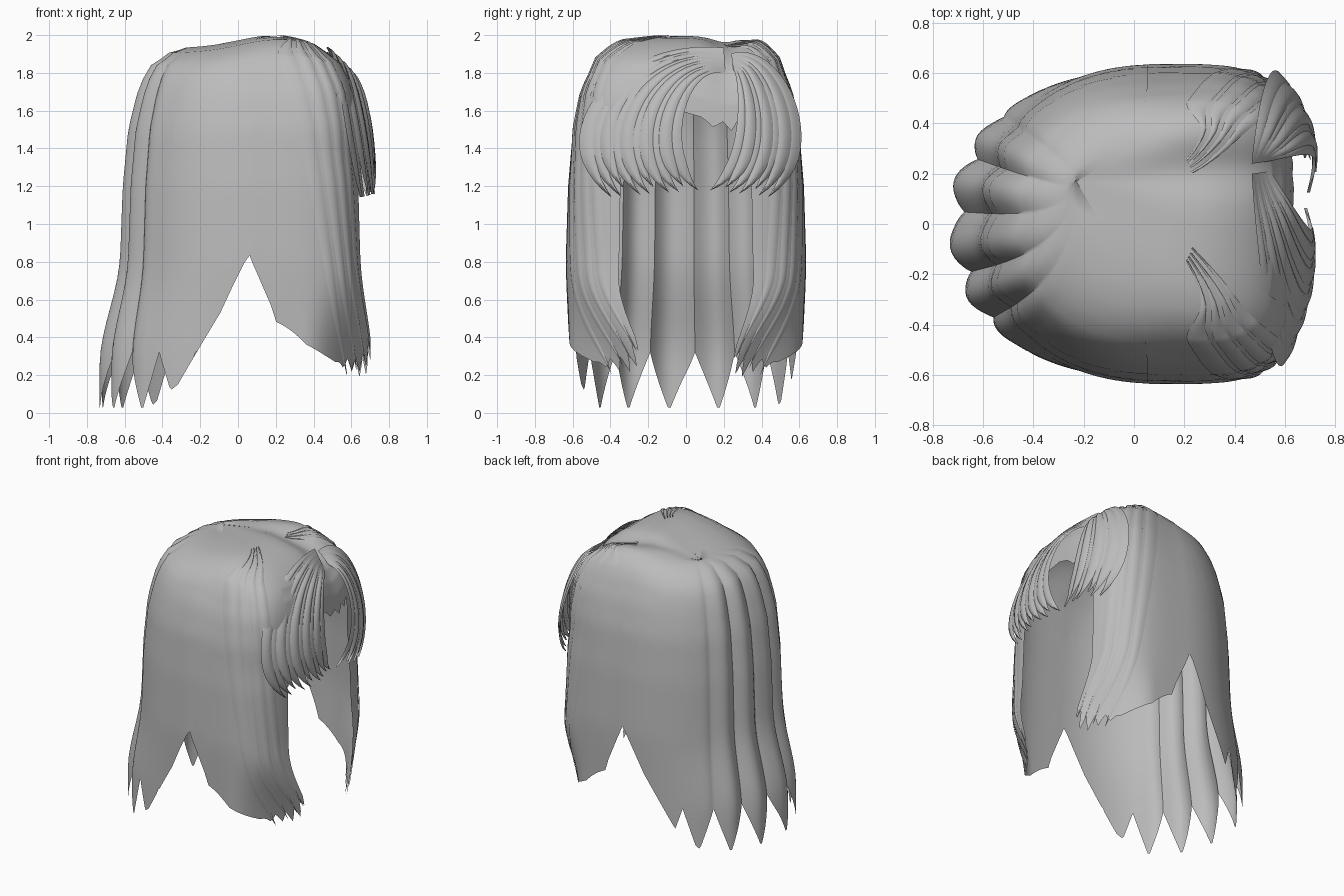
import bpy
import bmesh
import math
from mathutils import Vector

cube = bpy.data.objects.get("Cube")
if cube:
    bpy.data.objects.remove(cube, do_unlink=True)

hair = bpy.data.materials.new("hair_grey")
hair.use_nodes = True
hair.diffuse_color = (0.5, 0.5, 0.5, 1)
hair.node_tree.nodes["Principled BSDF"].inputs["Base Color"].default_value = (0.5, 0.5, 0.5, 1)

# Crown-to-hem profile: (radius fraction, height)
PROFILE = [(0, 1.92), (.3, 1.93), (.56, 1.905), (.75, 1.84), (.82, 1.77), (.875, 1.68),
           (.94, 1.5), (.98, 1.2), (1, .8), (1, 0)]
DOME = 3


def clamp(v):
    return max(0.0, min(1.0, v))


def smooth(v):
    v = clamp(v)
    return v * v * (3 - 2 * v)


def lerp_table(table, v):
    """Piecewise linear lookup in an ascending list of pairs."""
    for (a, p), (b, q) in zip(table, table[1:]):
        if v <= b:
            return p + (q - p) * clamp((v - a) / (b - a))
    return table[-1][1]


def strand_phase(deg):
    return ((deg - 177) / 17) % 1


def head_point(deg, w, hem, lift=0.0):
    """Point on the hair surface: w runs over the dome (0-3), then to the hem (3-4)."""
    if w <= DOME:
        i = min(int(w), DOME - 1)
        f = w - i
        s = PROFILE[i][0] * (1 - f) + PROFILE[i + 1][0] * f
        z = PROFILE[i][1] * (1 - f) + PROFILE[i + 1][1] * f
    else:
        z = PROFILE[DOME][1] + (hem - PROFILE[DOME][1]) * (w - DOME)
        s = lerp_table([(h, r) for r, h in reversed(PROFILE)], z)
    c, n = math.cos(math.radians(deg)), math.sin(math.radians(deg))
    back, front = max(0, -c) ** 2, max(0, c)
    low = smooth((.85 - z) / .6)
    # fuller brow, flared hem
    s += .07 * front * smooth(s * 1.6) * smooth((z - 1.3) / .5)
    s += low * (.15 * back + .13 * front ** 2 - .03 * n * n)
    # scalloped locks down the middle of the back
    ridge = abs(math.sin(math.pi * strand_phase(deg))) - .65
    s *= 1 + ridge * .07 * smooth(back * 2 - .9) * smooth(s * 1.4)
    s += lift
    power = 2 / 4 if c > 0 else 2 / 2.2
    length = .56 if c > 0 else .71
    x = .1 + s * length * math.copysign(abs(c) ** power, c)
    y = s * .635 * math.copysign(abs(n) ** power, n)
    # whorl sits behind the middle and to the left
    pull = max(0, 1 - s) ** 2
    x -= .33 * pull
    y += .17 * pull
    # front tips sweep inwards
    y *= 1 - .5 * smooth((.75 - z) / .6) * smooth(front * 1.3 - .25)
    # raised crown and parting groove
    z += .07 * math.exp(-((x - .22) / .3) ** 2) * smooth((z - 1.78) / .12)
    z -= .05 * math.exp(-((y - .22) / .1) ** 2) * smooth((x + .05) / .3)
    return Vector((x, y, z + lift * .5))


def make_grid(name, rows):
    """Skin a list of equal-length point rows."""
    bm = bmesh.new()
    grid = [[bm.verts.new(p) for p in row] for row in rows]
    for r0, r1 in zip(grid, grid[1:]):
        for j in range(len(r0) - 1):
            bm.faces.new((r0[j], r0[j + 1], r1[j + 1], r1[j]))
    bmesh.ops.remove_doubles(bm, verts=bm.verts, dist=.0005)
    mesh = bpy.data.meshes.new(name)
    bm.to_mesh(mesh)
    bm.free()
    obj = bpy.data.objects.new(name, mesh)
    bpy.context.collection.objects.link(obj)
    mesh.materials.append(hair)
    bpy.ops.object.select_all(action='DESELECT')
    obj.select_set(True)
    bpy.context.view_layer.objects.active = obj
    bpy.ops.object.shade_smooth_by_angle(angle=math.radians(40))


def panel(name, start, end, hem, lift=0.0):
    count = round(abs(end - start))
    angles = [start + (end - start) * j / count for j in range(count + 1)]
    ws = [i * .5 for i in range(2 * DOME)] + [DOME + i / 24 for i in range(25)]
    make_grid(name, [[head_point(a, w, hem(a), lift) for a in angles] for w in ws])


# Hem rules by angle from the face
def back_hem(deg):
    away = deg if deg < 180 else 360 - deg
    spike = .01 + .62 * abs(strand_phase(deg) - .5)
    side = lerp_table([(90, .88), (94, .8), (104, .53), (123, .15), (140, 0)], away)
    return max(side, spike)


def side_hem(deg):
    away = abs(deg)
    base = lerp_table([(18, .36), (26, .25), (38, .21), (52, .24), (65, .3), (77, .36),
                       (88, .48), (89, .57), (90, .74), (93, .86)], away)
    return base + .16 * abs((away / 8) % 1 - .5) * clamp((58 - away) / 15)


def cap_hem(deg):
    return 1.54 + .1 * abs((deg / 6) % 1 - .5)


panel("back_hair", 90, 270, back_hem)
panel("front_cap", -20, 20, cap_hem)
for side, sign in (("left", 1), ("right", -1)):
    panel("side_hair_" + side, sign * 18, sign * 93, side_hem, .003)


# Long loose strands swept from the parting down each side
def side_strand(name, sign, top, bottom, width, hem):
    rows = []
    for i in range(41):
        t = i / 40
        w = 1.3 + 1.7 * t / .25 if t < .25 else DOME + (t - .25) / .75
        sweep = .4 + .6 * math.sin(math.pi / 2 * clamp(t * 4))
        mid = (top + (bottom - top) * t ** 1.8) * sweep
        half = width * (1 - t ** 5) * (.2 + .8 * smooth(t * 4))
        rows.append([head_point(sign * (mid + half * k), w, hem, .008 + .006 * (1 - k * k))
                     for k in (-1, -.5, 0, .5, 1)])
    make_grid(name, rows)


for side, sign in (("left", 1), ("right", -1)):
    for k in range(4):
        side_strand(f"side_strand_{side}_{k + 1}", sign, 82 - 13 * k, 49 - 9 * k,
                    5, .2 + .04 * k)


# Fringe: ribbons fanning from the parting, blended between inner and outer curves
def bezier(p, t):
    u = 1 - t
    return p[0] * u**3 + p[1] * 3 * u * u * t + p[2] * 3 * u * t * t + p[3] * t**3


def fringe(name, inner, outer, count):
    inner, outer = [Vector(p) for p in inner], [Vector(p) for p in outer]

    def sheet(s, t):
        ctrl = [a.lerp(b, s) for a, b in zip(inner, outer)]
        p = bezier(ctrl, t)
        p.x += .05 * math.sin(math.pi * clamp(s)) * t
        return p

    for k in range(count):
        mid = (k + .5) / count
        rows = []
        for i in range(25):
            t = i / 24
            half = .75 / count * (1 - clamp((t - .78) / .22) ** 1.7)
            reach = t * (1 - .04 * (k % 3 == 1))
            row = []
            for j in (-1, -.5, 0, .5, 1):
                p = sheet(mid + j * half, reach)
                p.x += (.012 * (1 - j * j) + .008 * (k % 2)) * smooth(t * 4)
                row.append(p)
            rows.append(row)
        make_grid(f"{name}_{k + 1}", rows)


fringe("fringe_right",
       [(.54, .21, 1.8), (.68, -.02, 1.86), (.75, -.14, 1.36), (.67, .09, 1.18)],
       [(.47, .2, 1.93), (.5, -.35, 1.99), (.56, -.78, 1.5), (.63, -.42, 1.14)], 10)
fringe("fringe_left",
       [(.54, .25, 1.82), (.7, .29, 1.8), (.76, .34, 1.3), (.68, .1, 1.18)],
       [(.47, .24, 1.9), (.5, .5, 1.98), (.56, .77, 1.42), (.63, .46, 1.14)], 7)
